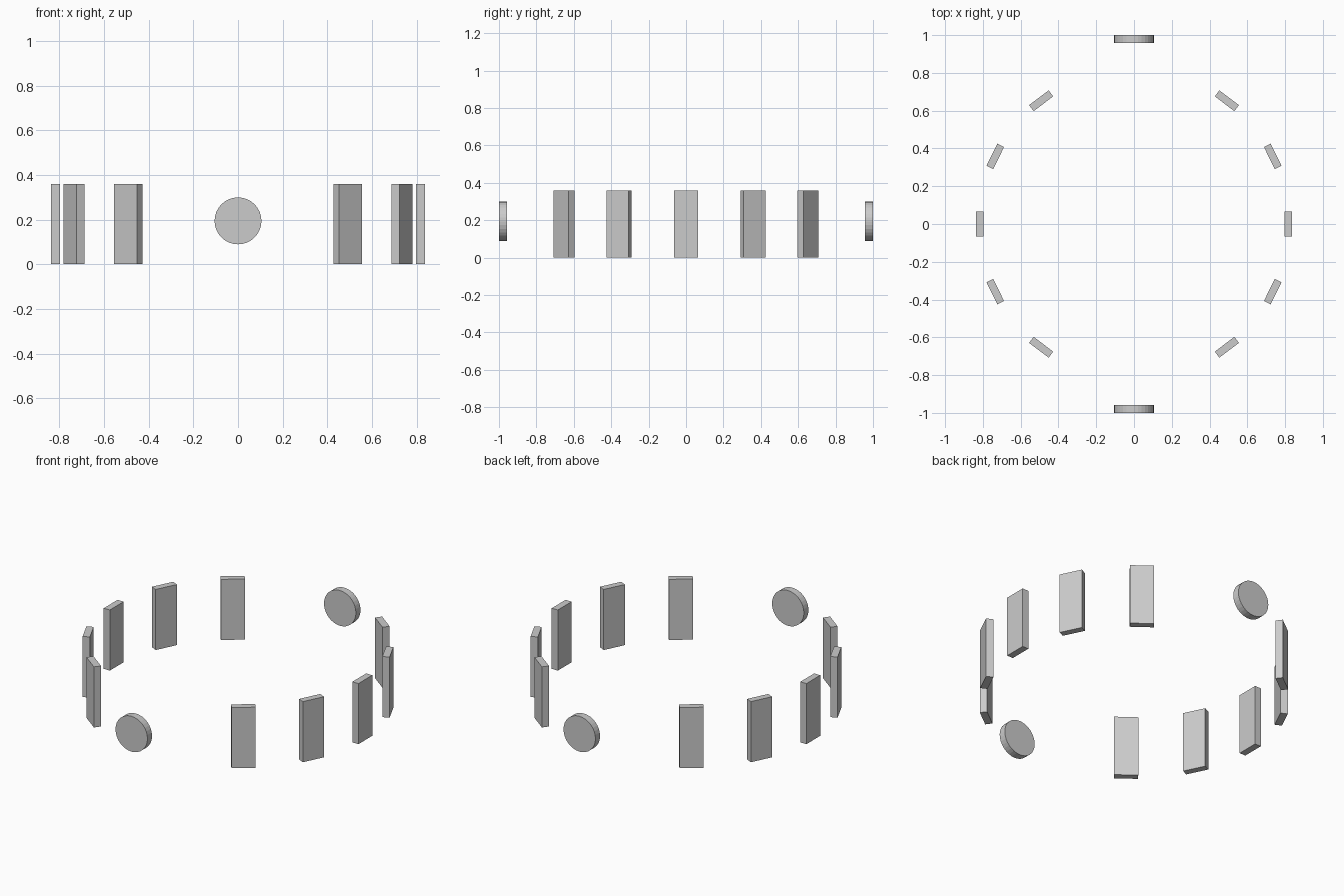
import bpy
from math import cos, sin, radians, pi

cube = bpy.data.objects.get("Cube")
if cube:
    bpy.data.objects.remove(cube, do_unlink=True)

grey = bpy.data.materials.new("light grey")
grey.use_nodes = True
colour = (0.6, 0.6, 0.6, 1)
grey.diffuse_color = colour
grey.node_tree.nodes["Principled BSDF"].inputs["Base Color"].default_value = colour

RING_RADIUS = 0.817
SLAB_SIZE = (0.04, 0.13, 0.36)   # thickness, width, height
DISC_RADIUS, DISC_DEPTH = 0.105, 0.043


def finish(name):
    obj = bpy.context.object
    obj.name = name
    obj.data.materials.append(grey)
    return obj


def add_slab(name, angle):
    """Upright slab facing the centre of the ring."""
    a = radians(angle)
    bpy.ops.mesh.primitive_cube_add(
        size=1, rotation=(0, 0, a),
        location=(RING_RADIUS * cos(a), RING_RADIUS * sin(a), SLAB_SIZE[2] / 2))
    bpy.context.object.scale = SLAB_SIZE
    bpy.ops.object.transform_apply(location=False, rotation=False, scale=True)
    finish(name)


def add_disc(name, side):
    """Round target standing on edge at the front or back."""
    bpy.ops.mesh.primitive_cylinder_add(
        vertices=32, radius=DISC_RADIUS, depth=DISC_DEPTH,
        rotation=(pi / 2, 0, 0), location=(0, side * (1 - DISC_DEPTH / 2), 0.194))
    finish(name)


# Five slabs along each side
for label, base in (("left", 0), ("right", 180)):
    for i, angle in enumerate((-53, -26, 0, 26, 53), 1):
        add_slab(f"{label}_slab_{i}", base + angle)

# Discs at both ends
add_disc("front_disc", -1)
add_disc("back_disc", 1)
